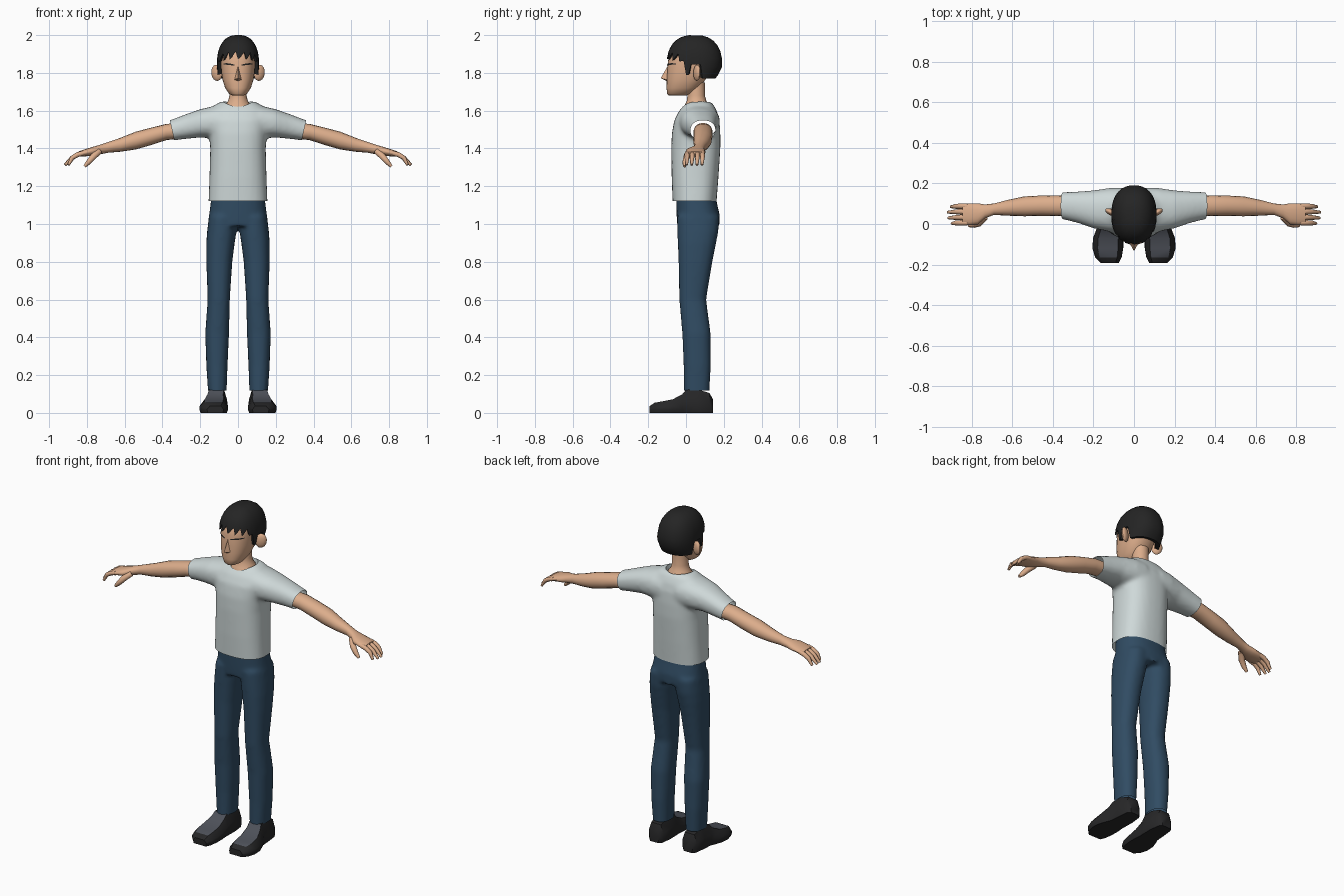
import bpy, bmesh, math
from mathutils import Vector, Matrix

if "Cube" in bpy.data.objects:
    bpy.data.objects.remove(bpy.data.objects["Cube"])

X, Y, Z = Vector((1, 0, 0)), Vector((0, 1, 0)), Vector((0, 0, 1))


def mat(name, *rgb):
    m = bpy.data.materials.new(name)
    m.diffuse_color = (*rgb, 1)
    m.use_nodes = True
    m.node_tree.nodes["Principled BSDF"].inputs["Base Color"].default_value = m.diffuse_color
    return m


SKIN = mat("skin", .72, .42, .26)
SHIRT = mat("pale_grey_cloth", .62, .69, .69)
DENIM = mat("blue_denim", .03, .072, .125)
HAIR = mat("black_hair", .018, .018, .018)
LEATHER = mat("black_leather", .02, .02, .021)
VAMP = mat("grey_leather", .075, .082, .1)


def power(c, n):
    return math.copysign(abs(c) ** (2 / n), c)


def loft(bm, rings, sides=20, n=2.3):
    """Closed skin over rings of (centre, half axis u, half axis v)."""
    rows = []
    for c, u, v in rings:
        angles = [2 * math.pi * i / sides for i in range(sides)]
        rows.append([bm.verts.new(c + u * power(math.cos(a), n) + v * power(math.sin(a), n)) for a in angles])
    skin(bm, rows)


def skin(bm, rows):
    for a, b in zip(rows, rows[1:]):
        for i in range(len(a)):
            j = (i + 1) % len(a)
            bm.faces.new((a[i], a[j], b[j], b[i]))
    bm.faces.new(rows[0])
    bm.faces.new(rows[-1])


def zring(z, xi, xo, yf, yb):
    return (Vector(((xi + xo) / 2, (yf + yb) / 2, z)), X * (xo - xi) / 2, Y * (yb - yf) / 2)


def zrings(table):
    return [zring(z, -w, w, f, b) for z, w, f, b in table]


def xrings(table, s=1):
    return [(Vector((s * x, y, z)), Y * ry, Z * rz) for x, y, z, ry, rz in table]


def tube(bm, pts, radii):
    rings = []
    for i, p in enumerate(pts):
        d = (Vector(pts[min(i + 1, len(pts) - 1)]) - Vector(pts[max(i - 1, 0)])).normalized()
        u = d.cross(Z).normalized()
        rings.append((Vector(p), u * radii[i], d.cross(u) * radii[i]))
    loft(bm, rings, 8, 2)


def finish(bm, name, mats, mirror=False, angle=50):
    bmesh.ops.recalc_face_normals(bm, faces=bm.faces)
    me = bpy.data.meshes.new(name)
    bm.to_mesh(me)
    bm.free()
    ob = bpy.data.objects.new(name, me)
    bpy.context.collection.objects.link(ob)
    for m in mats:
        me.materials.append(m)
    if mirror:
        ob.modifiers.new("mirror", 'MIRROR')
    smooth(ob, angle)
    return ob


def smooth(ob, angle):
    bpy.ops.object.select_all(action='DESELECT')
    bpy.context.view_layer.objects.active = ob
    ob.select_set(True)
    bpy.ops.object.shade_smooth_by_angle(angle=math.radians(angle))


def blend(ob, cutter=None):
    """Fuse overlapping lofts into one cloth surface."""
    r = ob.modifiers.new("fuse", 'REMESH')
    r.mode, r.voxel_size = 'VOXEL', .011
    s = ob.modifiers.new("relax", 'SMOOTH')
    s.factor, s.iterations = .5, 7
    if cutter:
        b = ob.modifiers.new("cut", 'BOOLEAN')
        b.operation, b.object, b.solver = 'DIFFERENCE', cutter, 'EXACT'
    bpy.context.view_layer.objects.active = ob
    for m in list(ob.modifiers):
        bpy.ops.object.modifier_apply(modifier=m.name)


def trim(ob, planes):
    """Crisp open hems."""
    bm = bmesh.new()
    bm.from_mesh(ob.data)
    for co, no in planes:
        bmesh.ops.bisect_plane(bm, geom=bm.verts[:] + bm.edges[:] + bm.faces[:],
                               plane_co=co, plane_no=no, clear_outer=True)
    bm.to_mesh(ob.data)
    bm.free()
    smooth(ob, 50)


# Neck opening cutter, then shirt
bm = bmesh.new()
loft(bm, zrings([(1.585, .07, -.012, .122), (1.70, .088, -.03, .14)]), 32, 2)
cutter = finish(bm, "neck_cutter", [SHIRT])
cutter.hide_render = True
bm = bmesh.new()
loft(bm, zrings([(1.08, .157, -.07, .16), (1.12, .156, -.071, .162), (1.25, .151, -.076, .172),
                 (1.40, .147, -.078, .182), (1.48, .152, -.075, .182), (1.55, .168, -.062, .177),
                 (1.60, .155, -.036, .163), (1.632, .12, -.008, .145), (1.648, .09, .01, .13)]), 32, 2.5)
for s in (-1, 1):
    loft(bm, xrings([(.05, .07, 1.54, .11, .09), (.12, .07, 1.54, .108, .087), (.2, .072, 1.533, .094, .075),
                     (.28, .083, 1.515, .077, .065), (.35, .09, 1.497, .067, .056), (.42, .09, 1.48, .063, .053)], s))
shirt = finish(bm, "shirt", [SHIRT])
blend(shirt, cutter)
trim(shirt, [((0, 0, 1.122), (0, 0, -1)), ((.35, 0, 1.5), (.97, 0, -.22)), ((-.35, 0, 1.5), (-.97, 0, -.22))])
bpy.data.objects.remove(cutter)

# Trousers
bm = bmesh.new()
loft(bm, zrings([(1.18, .141, -.052, .155), (1.12, .144, -.052, .162), (1.05, .153, -.05, .178),
                 (.99, .158, -.047, .177)]), 28, 2.4)
for s in (-1, 1):
    legs = [(1.04, .005, .155, -.047, .176), (.96, .008, .164, -.046, .172), (.9, .017, .168, -.044, .16),
            (.8, .03, .168, -.04, .14), (.6, .043, .161, -.036, .107), (.42, .047, .174, -.02, .131),
            (.25, .055, .168, -.013, .132), (.08, .061, .157, -.011, .123)]
    loft(bm, [zring(z, s * a, s * b, f, k) for z, a, b, f, k in legs])
trousers = finish(bm, "trousers", [DENIM])
blend(trousers)
trim(trousers, [((0, 0, .118), (0, 0, -1))])

# Shoes: stations of (y, centre x, half width, height)
bm = bmesh.new()
rows = []
for y, cx, w, h in [(.143, .112, .03, .07), (.125, .112, .048, .105), (.06, .112, .056, .125), (.0, .115, .058, .122),
                    (-.02, .12, .063, .098), (-.07, .127, .075, .072), (-.12, .129, .076, .062),
                    (-.165, .126, .065, .054), (-.193, .12, .044, .036)]:
    half = [(.9, 0), (1, .018), (.98, h * .55), (.66, h)]
    pts = half + [(-a, b) for a, b in reversed(half)]
    rows.append([bm.verts.new((cx + a * w, y, b)) for a, b in pts])
skin(bm, rows)
bm.normal_update()
for f in bm.faces:
    c = f.calc_center_median()
    on_top = all(v.co.z > .045 for v in f.verts) and abs(c.x - .125) < .02
    f.material_index = int(on_top and -.17 < c.y < -.005)
finish(bm, "shoes", [LEATHER, VAMP], True, 40)

# Neck
bm = bmesh.new()
loft(bm, zrings([(1.57, .08, -.02, .13), (1.61, .078, -.018, .128), (1.632, .066, -.006, .12),
                 (1.652, .052, .004, .108), (1.68, .045, .008, .1), (1.75, .045, .008, .1)]), 20, 2)
finish(bm, "neck", [SKIN])

# Head
HEAD = [(1.68, .03, -.09, .0), (1.69, .048, -.1, .03), (1.72, .068, -.103, .07), (1.76, .081, -.102, .1),
        (1.80, .088, -.1, .125), (1.86, .092, -.096, .15), (1.92, .09, -.082, .15), (1.965, .06, -.03, .1)]
bm = bmesh.new()
loft(bm, zrings(HEAD), 32, 2.3)
finish(bm, "head", [SKIN])


def face_y(x, z):
    for a, b in zip(HEAD, HEAD[1:]):
        if a[0] <= z <= b[0]:
            t = (z - a[0]) / (b[0] - a[0])
            w, f, k = [p + (q - p) * t for p, q in zip(a[1:], b[1:])]
            return (f + k) / 2 - (k - f) / 2 * (1 - (abs(x) / w) ** 2.3) ** (1 / 2.3)


# Nose wedge
bm = bmesh.new()
top, tip, base = [bm.verts.new(p) for p in ((0, -.096, 1.838), (0, -.134, 1.772), (0, -.098, 1.755))]
left, right = [bm.verts.new((s * .023, -.092, 1.762)) for s in (-1, 1)]
for f in ((top, left, tip), (top, tip, right), (tip, left, base), (tip, base, right), (top, base, left), (top, right, base)):
    bm.faces.new(f)
finish(bm, "nose", [SKIN], angle=30)

# Brows as thin plates following the face
bm = bmesh.new()
prev = None
for i in range(7):
    x = .018 + .01 * i
    z = 1.838 + .12 * (x - .018)
    h = .005 + .004 * math.sin(math.pi * i / 6)
    cur = [bm.verts.new((x, face_y(x, q) - .004, q)) for q in (z, z + h)]
    if prev:
        bm.faces.new((prev[0], cur[0], cur[1], prev[1]))
    prev = cur
finish(bm, "brows", [HAIR], True)

# Ears
bm = bmesh.new()
place = Matrix.Translation((.113, .058, 1.8)) @ Matrix.Rotation(.45, 4, 'Z') @ Matrix.Rotation(.15, 4, 'Y')
bmesh.ops.create_uvsphere(bm, u_segments=12, v_segments=8, radius=1,
                          matrix=place @ Matrix.Diagonal((.032, .016, .043, 1)))
finish(bm, "ears", [SKIN], True)


# Hair cap with a jagged fringe, sideburns and a low back
def hair_edge(k, deg):
    if deg < 62:
        return (1.872, 1.882, 1.897, 1.912)[k % 4] - .012 * (deg / 60) ** 2
    if deg < 72:
        return 1.862
    if deg < 83:
        return 1.79
    return 1.845 if deg < 103 else 1.77


bm = bmesh.new()
N = 72
rows = [[] for _ in range(10)]
for k in range(N):
    a = 2 * math.pi * k / N
    zb = hair_edge(k, min(k, N - k) * 360 / N)
    for i in range(10):
        z = zb + (2 - zb) * math.cos(math.pi / 2 * min(i + .6, 8) / 8)
        if i == 8:
            z = zb
        up, low = max(0, z - 1.84) / .161, max(0, 1.84 - z) / .07
        s = (1 - min(1, up) ** 2.4) ** (1 / 2.4) - .25 * low ** 1.5 * max(.15, -math.cos(a))
        if i == 9:
            s, z = s * .78, zb + .006
        rows[i].append(bm.verts.new((.112 * s * power(math.sin(a), 2.3),
                                     .045 - .147 * s * power(math.cos(a), 2.3), z)))
skin(bm, rows)
bm.faces.ensure_lookup_table()
bmesh.ops.delete(bm, geom=[bm.faces[-1]], context='FACES_ONLY')
finish(bm, "hair", [HAIR])

# Arms with palms
bm = bmesh.new()
loft(bm, xrings([(.28, .09, 1.495, .048, .04), (.38, .09, 1.487, .051, .043), (.46, .09, 1.464, .05, .046),
                 (.54, .087, 1.442, .049, .047), (.62, .08, 1.42, .039, .037), (.69, .073, 1.405, .028, .028),
                 (.735, .062, 1.393, .034, .025), (.77, .05, 1.385, .052, .023), (.81, .048, 1.377, .054, .019),
                 (.845, .048, 1.37, .05, .014)]), 16, 2.1)
finish(bm, "arms", [SKIN], True)

# Fingers and thumbs
bm = bmesh.new()
for y, tip in ((.088, .902), (.061, .917), (.033, .914), (.006, .897)):
    tube(bm, [(.82, y, 1.375), (.85, y, 1.367), (.878, y - .001, 1.35), (tip, y - .003, 1.313)],
         [.013, .013, .012, .007])
tube(bm, [(.735, .035, 1.385), (.765, .004, 1.358), (.79, -.005, 1.328), (.812, -.008, 1.305)],
     [.017, .018, .014, .008])
finish(bm, "fingers", [SKIN], True)
